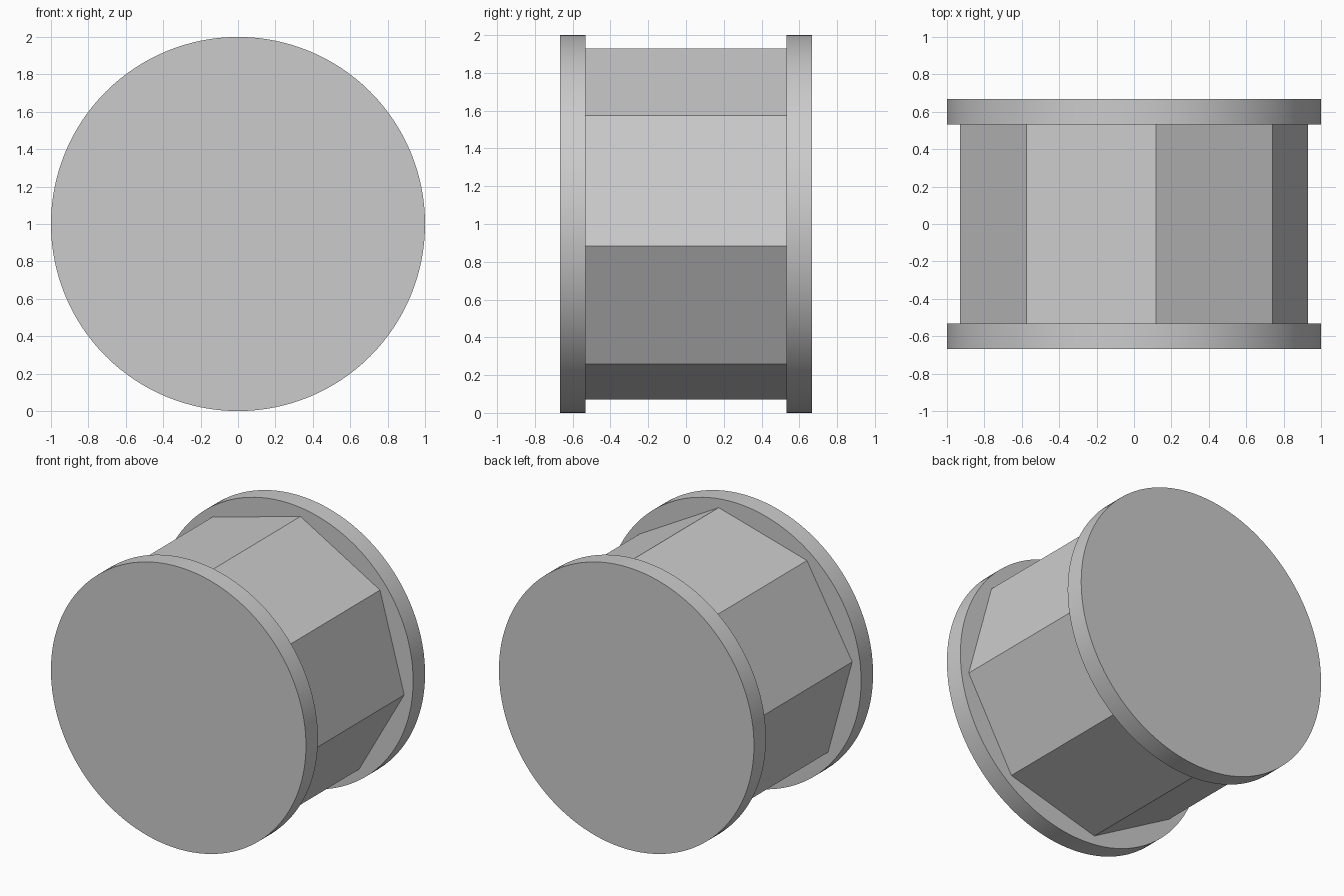
import bpy
import math

cube = bpy.data.objects.get("Cube")
if cube:
    bpy.data.objects.remove(cube, do_unlink=True)

# Single plain grey
grey = bpy.data.materials.new("plain grey")
grey.use_nodes = True
colour = (0.6, 0.6, 0.6, 1)
grey.diffuse_color = colour
grey.node_tree.nodes["Principled BSDF"].inputs["Base Color"].default_value = colour

RADIUS = 1.0
OUTER_Y = 0.667
INNER_Y = 0.533


def prism(name, sides, radius, y0, y1, first_angle=0.0, smooth=False):
    """Closed prism along y, first corner at first_angle in the xz plane."""
    ring = [first_angle + math.tau * i / sides for i in range(sides)]
    verts = [(radius * math.cos(a), y, RADIUS + radius * math.sin(a))
             for y in (y0, y1) for a in ring]
    faces = [list(range(sides)), list(range(2 * sides - 1, sides - 1, -1))]
    for i in range(sides):
        j = (i + 1) % sides
        faces.append([j, i, i + sides, j + sides])
    mesh = bpy.data.meshes.new(name)
    mesh.from_pydata(verts, [], faces)
    mesh.materials.append(grey)
    mesh.update()
    obj = bpy.data.objects.new(name, mesh)
    bpy.context.collection.objects.link(obj)
    if smooth:
        bpy.ops.object.select_all(action="DESELECT")
        obj.select_set(True)
        bpy.context.view_layer.objects.active = obj
        bpy.ops.object.shade_smooth_by_angle(angle=math.radians(30))
    return obj


# Round end discs
prism("front_disc", 128, RADIUS, -OUTER_Y, -INNER_Y, smooth=True)
prism("back_disc", 128, RADIUS, INNER_Y, OUTER_Y, smooth=True)

# Eight-sided drum, turned slightly about its axis
prism("octagonal_drum", 8, 0.9375, -INNER_Y, INNER_Y, math.radians(37.84))
